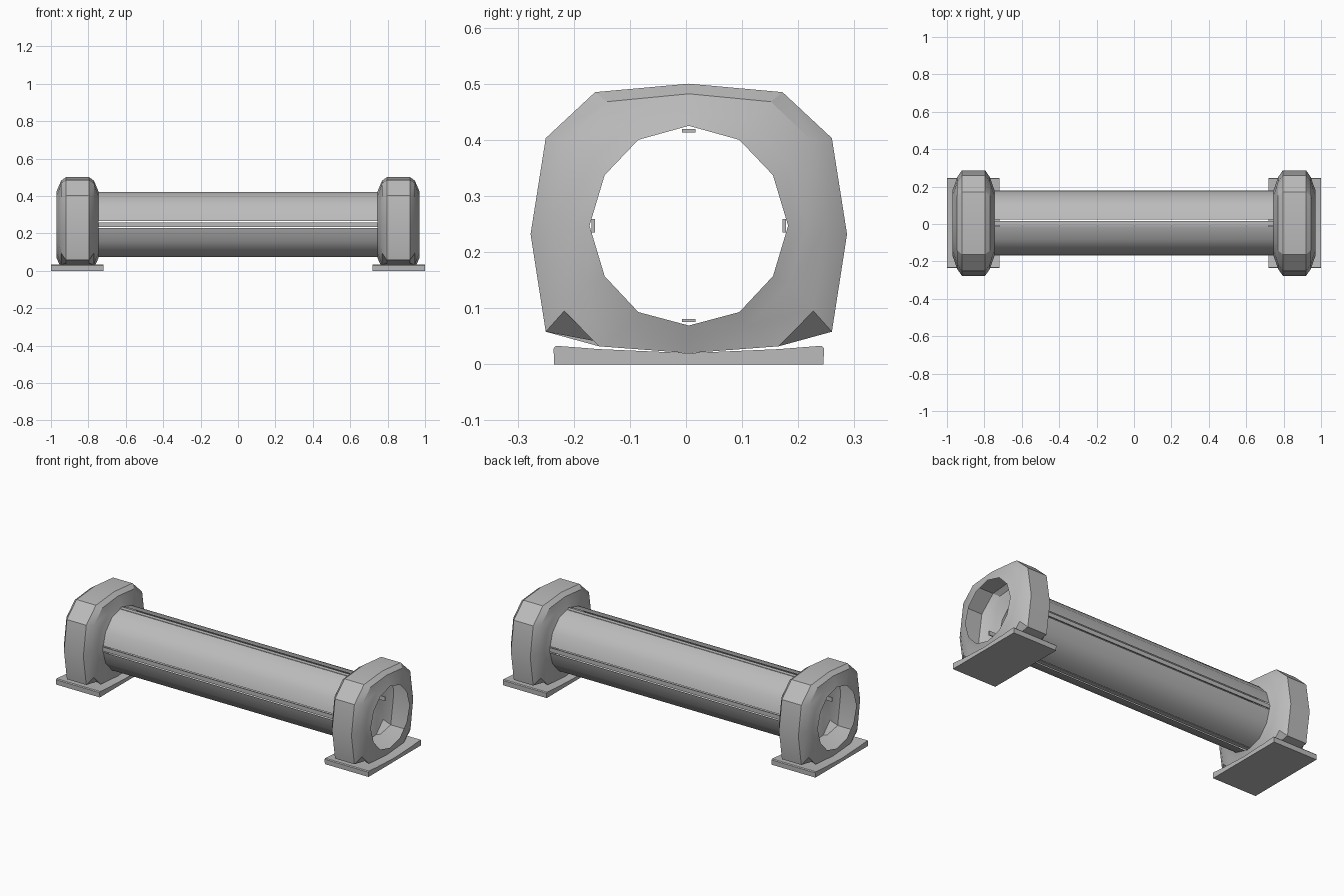
import bpy, bmesh, math
from mathutils import Vector

cube = bpy.data.objects.get("Cube")
if cube:
    bpy.data.objects.remove(cube)

grey = bpy.data.materials.new("plain grey")
grey.use_nodes = True
colour = (0.5, 0.5, 0.5, 1)
grey.diffuse_color = colour
grey.node_tree.nodes["Principled BSDF"].inputs["Base Color"].default_value = colour

CY = 0.005        # the tube axis sits slightly off centre
RING_X = 0.858


def loft(name, sections, closed=True, caps=False, angle=30):
    """Skin a row of equal-length point loops."""
    bm = bmesh.new()
    rows = [[bm.verts.new(p) for p in s] for s in sections]
    n = len(rows[0])
    for a, b in zip(rows, rows[1:]):
        for i in range(n if closed else n - 1):
            j = (i + 1) % n
            bm.faces.new((a[i], a[j], b[j], b[i]))
    if caps:
        bm.faces.new(rows[0])
        bm.faces.new(rows[-1])
    bmesh.ops.recalc_face_normals(bm, faces=bm.faces)
    mesh = bpy.data.meshes.new(name)
    bm.to_mesh(mesh)
    bm.free()
    mesh.materials.append(grey)
    ob = bpy.data.objects.new(name, mesh)
    bpy.context.collection.objects.link(ob)
    bpy.ops.object.select_all(action='DESELECT')
    ob.select_set(True)
    bpy.context.view_layer.objects.active = ob
    bpy.ops.object.shade_smooth_by_angle(angle=math.radians(angle))
    return ob


def mirrored(half):
    """Close a half outline, top to bottom, into a full loop of (y, z)."""
    return half + [(-y, z) for y, z in half[-2:0:-1]]


# Ring outlines from the outer rim in to the opening
rim = mirrored([(0, .5), (.167, .485), (.255, .403), (.282, .232),
                (.255, .058), (.16, .04), (0, .02)])
shoulder = mirrored([(0, .482), (.146, .468), (.222, .396), (.245, .247),
                     (.222, .095), (.16, .032), (0, .02)])
collar = mirrored([(0, .453), (.103, .43), (.18, .355), (.208, .247),
                   (.18, .142), (.103, .068), (0, .04)])
opening = mirrored([(0, .425), (.09, .4), (.15, .337), (.177, .247),
                    (.15, .157), (.09, .093), (0, .069)])
steps = [(-.112, opening), (-.1, collar), (-.088, shoulder), (-.062, rim),
         (.062, rim), (.088, shoulder), (.1, collar), (.112, opening)]

for side, sx in (("left", 1), ("right", -1)):
    cx = sx * RING_X
    # Hollow end ring
    loft(side + "_end_ring",
         [[(cx + dx, y + CY, z) for y, z in outline] for dx, outline in steps])

    # Foot plate with a shallow dished top
    foot = [(-.24, 0), (.24, 0), (.241, .028), (.237, .033), (.16, .027),
            (0, .02), (-.16, .027), (-.237, .033), (-.241, .028)]
    loft(side + "_foot_plate",
         [[(x * sx, y + CY, z) for y, z in foot] for x in (.72, 1)], caps=True)

# Four tube panels separated by narrow slots
GAP = 0.1
for k, name in enumerate(("upper_back", "lower_back", "lower_front", "upper_front")):
    pts = [Vector(p) for p in (opening + opening[:1])[3 * k:3 * k + 4]]
    pts[0] = pts[0].lerp(pts[1], 2 * GAP)
    pts[-1] = pts[-1].lerp(pts[-2], 2 * GAP)
    loft(name + "_tube_panel",
         [[(x, p.x + CY, p.y) for p in pts] for x in (-.75, .75)],
         closed=False, angle=60)

# Long strips lying in the slots
for name, y, z, wy, wz in (("top", 0, .416, .012, .003), ("bottom", 0, .078, .012, .003),
                           ("back", .17, .247, .003, .012), ("front", -.17, .247, .003, .012)):
    box = [(y - wy, z - wz), (y + wy, z - wz), (y + wy, z + wz), (y - wy, z + wz)]
    loft(name + "_slot_strip",
         [[(x, py + CY, pz) for py, pz in box] for x in (-.82, .82)], caps=True)
